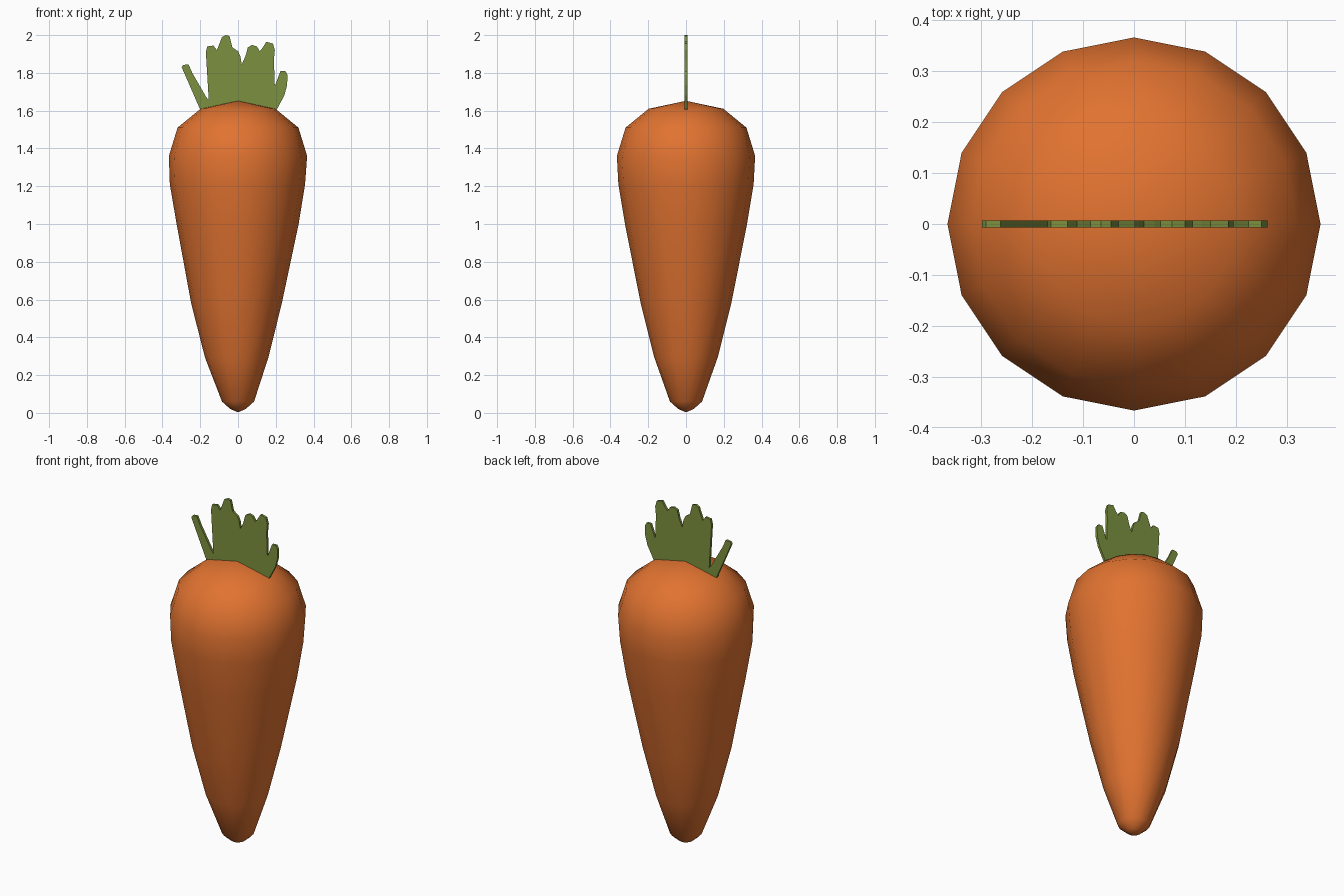
import bpy, bmesh, math

if "Cube" in bpy.data.objects:
    bpy.data.objects.remove(bpy.data.objects["Cube"])


def material(name, rgb):
    m = bpy.data.materials.new(name)
    m.diffuse_color = (*rgb, 1)
    m.use_nodes = True
    m.node_tree.nodes["Principled BSDF"].inputs["Base Color"].default_value = m.diffuse_color
    return m


def add_object(name, bm, mat):
    bmesh.ops.recalc_face_normals(bm, faces=bm.faces)
    me = bpy.data.meshes.new(name)
    bm.to_mesh(me)
    bm.free()
    me.materials.append(mat)
    ob = bpy.data.objects.new(name, me)
    bpy.context.collection.objects.link(ob)
    return ob


orange = material("carrot orange", (0.75, 0.17, 0.03))
green = material("leaf green", (0.20, 0.28, 0.05))

# Root: 16-sided lathe, rings of (radius, height, sideways drift)
SIDES = 16
rings = [(0.04, 0.02, 0), (0.085, 0.06, 0), (0.168, 0.294, -0.007),
         (0.24, 0.58, -0.008), (0.323, 1.0, -0.002), (0.358, 1.21, -0.003),
         (0.366, 1.36, 0), (0.32, 1.51, 0), (0.198, 1.61, 0)]
bm = bmesh.new()
loops = []
for r, z, dx in rings:
    loops.append([bm.verts.new((dx + r * math.cos(2 * math.pi * i / SIDES),
                                r * math.sin(2 * math.pi * i / SIDES), z))
                  for i in range(SIDES)])
tip = bm.verts.new((0, 0, 0.003))
crown = bm.verts.new((0, 0, 1.652))
for i in range(SIDES):
    j = (i + 1) % SIDES
    for a, b in zip(loops, loops[1:]):
        bm.faces.new((a[i], a[j], b[j], b[i]))
    bm.faces.new((tip, loops[0][j], loops[0][i]))
    bm.faces.new((crown, loops[-1][i], loops[-1][j]))
for f in bm.faces:
    f.smooth = True
add_object("carrot_root", bm, orange)

# Leaves: one thin flat cut-out standing across the crown
outline = [(-0.20, 1.605), (-0.298, 1.83), (-0.29, 1.842), (-0.262, 1.845),
           (-0.242, 1.80), (-0.17, 1.675), (-0.155, 1.655), (-0.17, 1.91),
           (-0.163, 1.94), (-0.13, 1.945), (-0.112, 1.92), (-0.10, 1.95),
           (-0.085, 1.99), (-0.065, 2.0), (-0.045, 1.995), (-0.03, 1.935),
           (0.0, 1.915), (0.012, 1.89), (0.02, 1.845), (0.04, 1.89),
           (0.052, 1.935), (0.075, 1.948), (0.10, 1.94), (0.115, 1.915),
           (0.132, 1.935), (0.15, 1.965), (0.185, 1.955), (0.195, 1.92),
           (0.19, 1.87), (0.195, 1.73), (0.225, 1.81), (0.25, 1.81),
           (0.262, 1.79), (0.26, 1.735), (0.245, 1.68), (0.205, 1.605)]
bm = bmesh.new()
face = bm.faces.new([bm.verts.new((x, -0.007, z)) for x, z in outline])
ext = bmesh.ops.extrude_face_region(bm, geom=[face], use_keep_orig=True)
bmesh.ops.translate(bm, vec=(0, 0.014, 0),
                    verts=[v for v in ext["geom"] if isinstance(v, bmesh.types.BMVert)])
add_object("leaves", bm, green)
